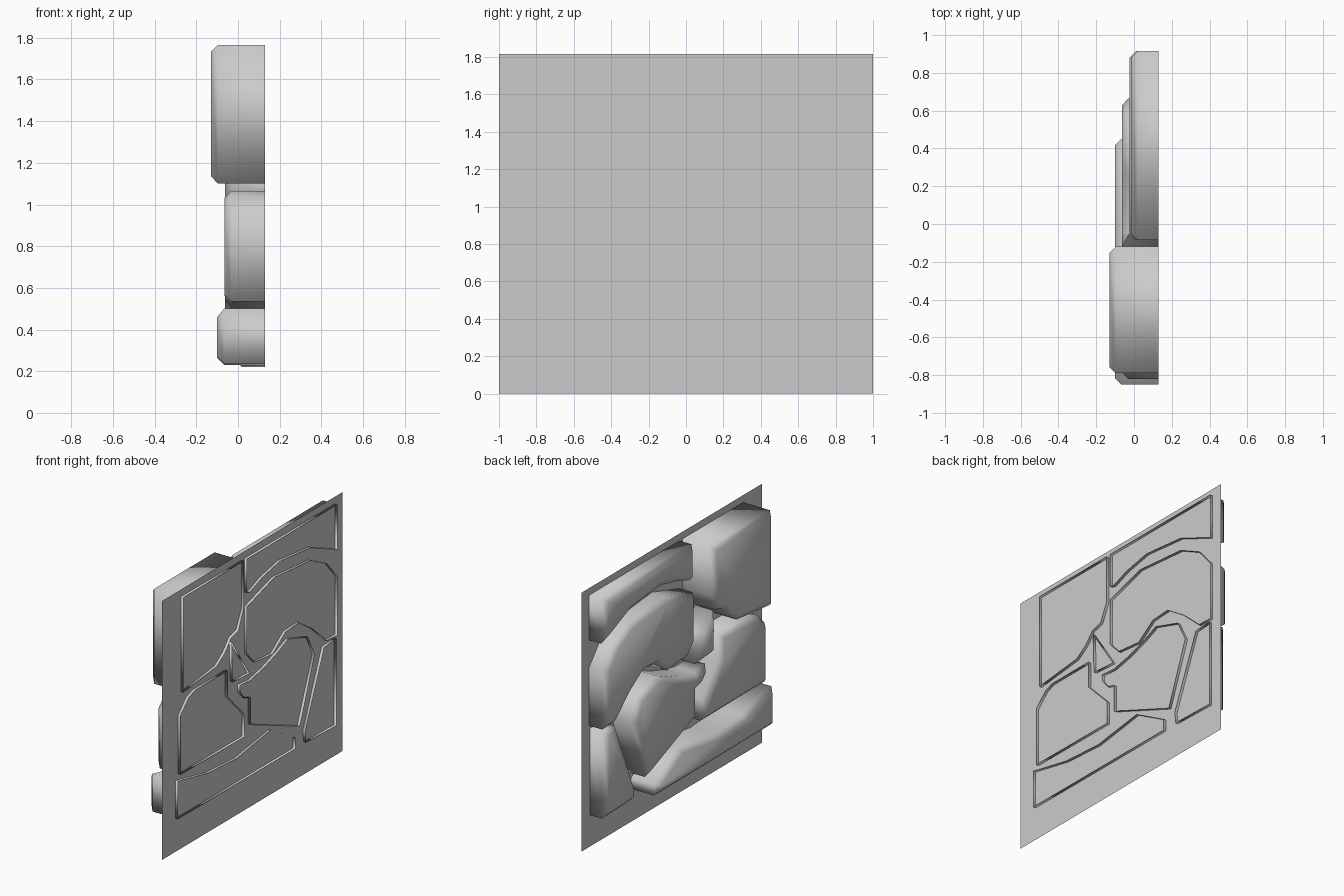
import bpy, bmesh

if "Cube" in bpy.data.objects:
    bpy.data.objects.remove(bpy.data.objects["Cube"])

BACK = 0.13      # open rear rim of every stone
PLANE_X = 0.11   # mortar sheet, pierced slightly by the stones
BEVEL = 0.033


def finish(name, bm, smooth):
    me = bpy.data.meshes.new(name)
    bm.to_mesh(me)
    bm.free()
    for p in me.polygons:
        p.use_smooth = smooth
    ob = bpy.data.objects.new(name, me)
    bpy.context.collection.objects.link(ob)
    return ob


def stone(name, face_x, outline):
    """Open-backed stone: clockwise (y, z) outline, chamfered towards -x."""
    bm = bmesh.new()
    back = [bm.verts.new((BACK, y, z)) for y, z in outline]
    mid = [bm.verts.new((face_x + BEVEL, y, z)) for y, z in outline]
    n = len(outline)
    for i in range(n):
        j = (i + 1) % n
        bm.faces.new((mid[j], mid[i], back[i], back[j]))
    cap = bm.faces.new(mid)
    bm.normal_update()
    bmesh.ops.inset_region(bm, faces=[cap], thickness=BEVEL,
                           use_even_offset=True, use_boundary=True)
    for v in cap.verts:
        v.co.x = face_x
    bm.normal_update()
    return finish(name, bm, True)


# mortar sheet
bm = bmesh.new()
bm.faces.new([bm.verts.new((PLANE_X, y, z))
              for y, z in ((-1, 0), (1, 0), (1, 1.815), (-1, 1.815))])
finish("mortar_sheet", bm, False)

# stones
stone("stone_top_block", -0.13, [
    (-.79, 1.765), (-.12, 1.765), (-.12, 1.43), (-.18, 1.30), (-.26, 1.28),
    (-.33, 1.20), (-.42, 1.14), (-.79, 1.10)])
stone("stone_top_strip", -0.015, [
    (-.085, 1.765), (.915, 1.765), (.915, 1.45), (.62, 1.575), (.28, 1.61),
    (.08, 1.57), (-.05, 1.52), (-.085, 1.53)])
stone("stone_arch", -0.023, [
    (-.085, 1.43), (.22, 1.52), (.62, 1.485), (.80, 1.395), (.915, 1.26),
    (.915, .85), (.80, .855), (.64, 1.0), (.49, 1.10), (.34, 1.09),
    (.20, .99), (0, 1.01), (-.085, 1.10)])
stone("stone_side_wedge", -0.015, [
    (.77, .82), (.905, .83), (.905, .22), (.57, .23), (.56, .31)])
stone("stone_centre", -0.063, [
    (-.165, .91), (-.045, .90), (.10, .93), (.255, .98), (.37, 1.03),
    (.59, .96), (.665, .81), (.50, .37), (-.01, .575), (-.045, .59),
    (-.045, .78), (-.11, .80), (-.16, .86)])
stone("stone_middle_block", -0.065, [
    (-.82, .95), (-.73, 1.04), (-.66, 1.065), (-.30, 1.065), (-.30, .88),
    (-.115, .69), (-.115, .53), (-.82, .535)])
stone("stone_bottom_strip", -0.10, [
    (-.85, .50), (-.52, .43), (-.20, .41), (.18, .465), (.45, .31),
    (.45, .23), (-.85, .235)])
stone("stone_chip", -0.063, [(-.255, 1.25), (-.055, .95), (-.245, .965)])
